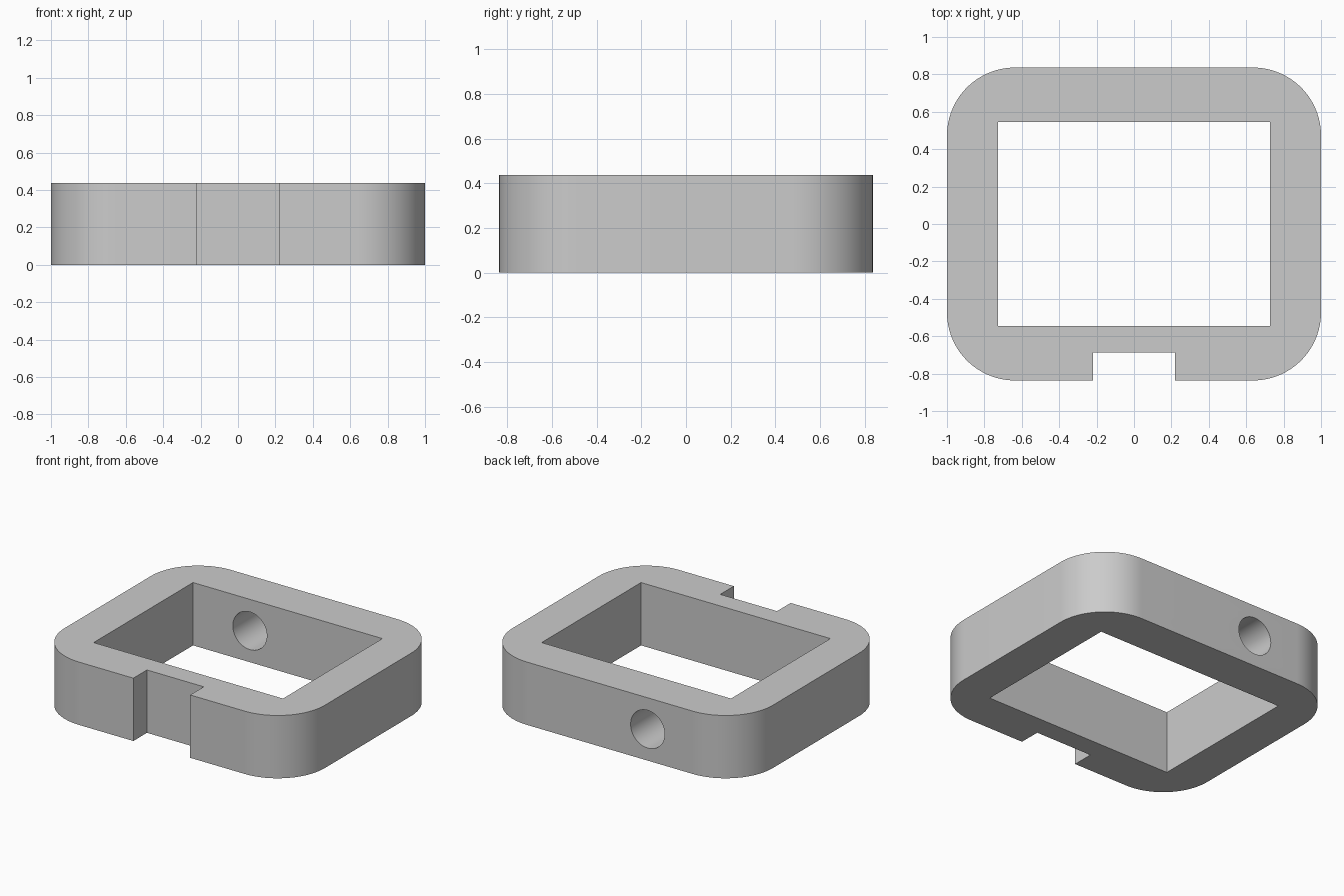
import bpy
import bmesh
from math import cos, sin, pi, radians
from mathutils import Matrix

cube = bpy.data.objects.get("Cube")
if cube:
    bpy.data.objects.remove(cube, do_unlink=True)

UNIT = 2 / 55            # the frame is 55 small units wide
HEIGHT = 12 * UNIT
HALF_X, HALF_Y = 1.0, 23 * UNIT
CORNER = 10 * UNIT
ARC_STEPS = 24

grey = bpy.data.materials.new("plain_grey")
grey.use_nodes = True
color = (0.6, 0.6, 0.6, 1)
grey.diffuse_color = color
grey.node_tree.nodes["Principled BSDF"].inputs["Base Color"].default_value = color


def add_object(name, bm):
    bmesh.ops.recalc_face_normals(bm, faces=bm.faces)
    mesh = bpy.data.meshes.new(name)
    bm.to_mesh(mesh)
    bm.free()
    mesh.materials.append(grey)
    obj = bpy.data.objects.new(name, mesh)
    bpy.context.collection.objects.link(obj)
    return obj


def box(name, size, center):
    bm = bmesh.new()
    bmesh.ops.create_cube(bm, size=1, matrix=Matrix.Translation(center) @ Matrix.Diagonal((*size, 1)))
    return add_object(name, bm)


def cut(target, cutter):
    bpy.context.view_layer.objects.active = target
    mod = target.modifiers.new(cutter.name, "BOOLEAN")
    mod.operation = "DIFFERENCE"
    mod.solver = "EXACT"
    mod.object = cutter
    bpy.ops.object.modifier_apply(modifier=mod.name)
    bpy.data.objects.remove(cutter, do_unlink=True)


# Outer block: rounded rectangle extruded upward
bm = bmesh.new()
outline = []
for quarter, (sx, sy) in enumerate([(1, 1), (-1, 1), (-1, -1), (1, -1)]):
    for i in range(ARC_STEPS + 1):
        angle = (quarter + i / ARC_STEPS) * pi / 2
        outline.append(bm.verts.new((sx * (HALF_X - CORNER) + CORNER * cos(angle),
                                     sy * (HALF_Y - CORNER) + CORNER * sin(angle), 0)))
base = bm.faces.new(outline)
top = bmesh.ops.extrude_face_region(bm, geom=[base])["geom"]
bmesh.ops.translate(bm, vec=(0, 0, HEIGHT), verts=[v for v in top if isinstance(v, bmesh.types.BMVert)])
frame = add_object("frame", bm)

# Rectangular opening through the middle
cut(frame, box("opening_cutter", (40 * UNIT, 30 * UNIT, 1), (0, 0, HEIGHT / 2)))

# Square notch across the front wall
notch_depth = 4.1 * UNIT
cut(frame, box("notch_cutter", (12 * UNIT, 2 * notch_depth, 1), (0, -HALF_Y, HEIGHT / 2)))

# Round hole through the back wall
bm = bmesh.new()
bmesh.ops.create_cone(bm, cap_ends=True, segments=64, radius1=3.6 * UNIT, radius2=3.6 * UNIT, depth=0.8,
                      matrix=Matrix.Translation((-8 * UNIT, HALF_Y, HEIGHT / 2)) @ Matrix.Rotation(pi / 2, 4, "X"))
cut(frame, add_object("hole_cutter", bm))

# Smooth the curved walls, keep the edges sharp
bpy.ops.object.select_all(action="DESELECT")
frame.select_set(True)
bpy.context.view_layer.objects.active = frame
bpy.ops.object.shade_smooth_by_angle(angle=radians(30))
